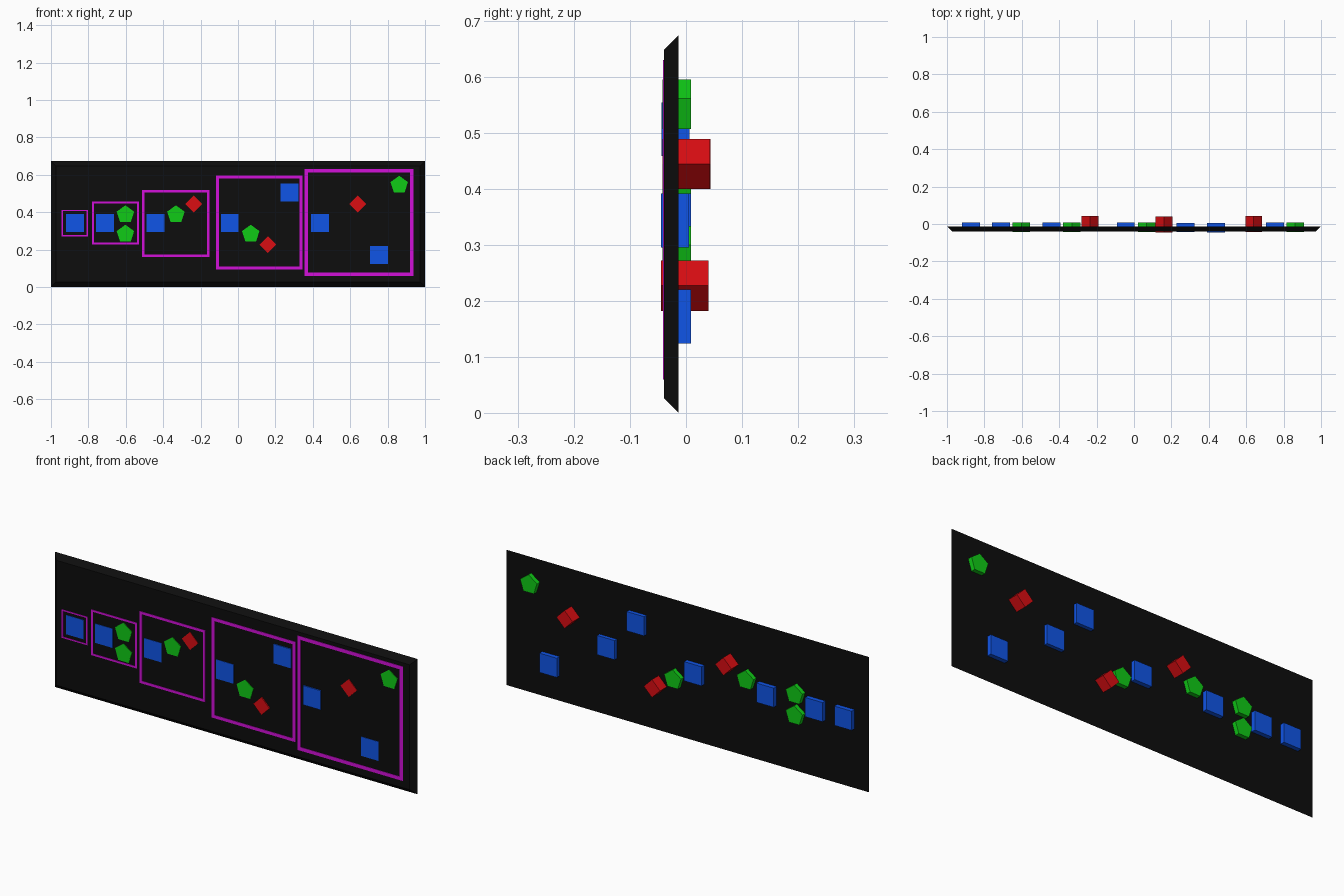
import bpy, math

if "Cube" in bpy.data.objects:
    bpy.data.objects.remove(bpy.data.objects["Cube"])


def material(name, rgb):
    m = bpy.data.materials.new(name)
    m.diffuse_color = (*rgb, 1)
    m.use_nodes = True
    m.node_tree.nodes["Principled BSDF"].inputs["Base Color"].default_value = m.diffuse_color
    return m


BLACK = material("black", (0.004, 0.004, 0.004))
BLUE = material("blue", (0.005, 0.09, 0.8))
GREEN = material("green", (0.005, 0.6, 0.008))
RED = material("red", (0.7, 0.004, 0.006))
MAGENTA = material("magenta", (0.65, 0.005, 0.7))


def build(name, verts, faces, mat):
    me = bpy.data.meshes.new(name)
    me.from_pydata(verts, [], faces)
    me.materials.append(mat)
    ob = bpy.data.objects.new(name, me)
    bpy.context.collection.objects.link(ob)
    return ob


def prism(name, front, back, y0, y1, mat):
    """Solid between a front outline and a back outline, both (x, z) loops."""
    n = len(front)
    verts = [(x, y0, z) for x, z in front] + [(x, y1, z) for x, z in back]
    faces = [tuple(range(n)), tuple(reversed(range(n, 2 * n)))]
    faces += [(i, i + n, (i + 1) % n + n, (i + 1) % n) for i in range(n)]
    return build(name, verts, faces, mat)


def ngon(x, z, r, n, start):
    return [(x + r * math.cos(start + 2 * math.pi * i / n),
             z + r * math.sin(start + 2 * math.pi * i / n)) for i in range(n)]


def rect(x0, x1, z0, z1):
    return [(x0, z0), (x1, z0), (x1, z1), (x0, z1)]


# Panel, with edges sloping in towards the front
prism("panel", rect(-0.974, 0.974, 0.026, 0.648), rect(-1, 1, 0, 0.674),
      -0.039, -0.013, BLACK)


# Thin square outlines on the front face
def frame(name, x0, x1, z0, z1, t):
    outer = rect(x0, x1, z0, z1)
    inner = rect(x0 + t, x1 - t, z0 + t, z1 - t)
    verts = [(x, y, z) for y in (-0.041, -0.0385)
             for loop in (outer, inner) for x, z in loop]
    faces = []
    for i in range(4):
        j = (i + 1) % 4
        faces += [(i, j, j + 4, i + 4), (i + 8, i + 12, j + 12, j + 8),
                  (i, i + 8, j + 8, j), (i + 4, j + 4, j + 12, i + 12)]
    build(name, verts, faces, MAGENTA)


for k, f in enumerate([(-0.943, -0.802, 0.271, 0.413, 0.007),
                       (-0.781, -0.529, 0.228, 0.456, 0.010),
                       (-0.513, -0.152, 0.161, 0.519, 0.013),
                       (-0.118, 0.346, 0.095, 0.595, 0.016),
                       (0.356, 0.938, 0.060, 0.630, 0.018)]):
    frame(f"frame_{k + 1}", *f)

# Blue squares (x, z, front y), passing through the panel
for k, (x, z, y) in enumerate([(-0.872, 0.343, -0.041), (-0.711, 0.343, -0.041),
                               (-0.442, 0.343, -0.041), (-0.044, 0.343, -0.041),
                               (0.275, 0.506, -0.044), (0.438, 0.343, -0.045),
                               (0.754, 0.172, -0.041)]):
    s = rect(x - 0.048, x + 0.048, z - 0.048, z + 0.048)
    prism(f"blue_square_{k + 1}", s, s, y, y + 0.05, BLUE)

# Green pentagons, point up
for k, (x, z) in enumerate([(-0.602, 0.388), (-0.602, 0.284), (-0.332, 0.388),
                            (0.068, 0.284), (0.862, 0.546)]):
    p = ngon(x, z, 0.049, 5, math.pi / 2)
    prism(f"green_pentagon_{k + 1}", p, p, -0.042, 0.009, GREEN)

# Red diamonds, the deepest pieces
for k, (x, z, y) in enumerate([(-0.236, 0.444, -0.041), (0.16, 0.227, -0.045),
                               (0.64, 0.444, -0.042)]):
    d = ngon(x, z, 0.045, 4, 0)
    prism(f"red_diamond_{k + 1}", d, d, y, y + 0.085, RED)
